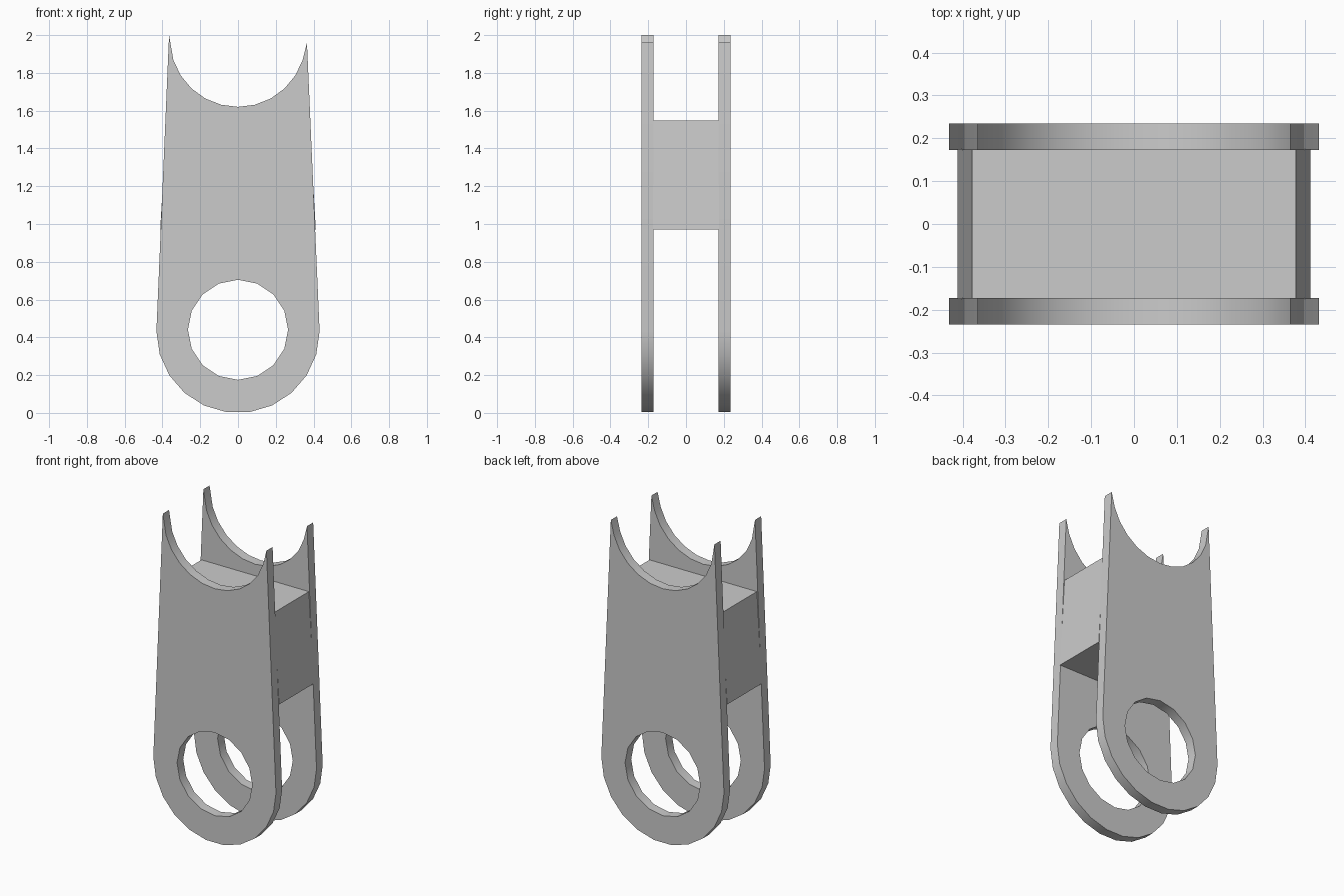
import bpy
import bmesh
from math import cos, sin, pi, radians
from mathutils import Vector

cube = bpy.data.objects.get("Cube")
if cube:
    bpy.data.objects.remove(cube, do_unlink=True)

grey = bpy.data.materials.new("plain grey")
grey.use_nodes = True
colour = (0.6, 0.6, 0.6, 1)
grey.diffuse_color = colour
grey.node_tree.nodes["Principled BSDF"].inputs["Base Color"].default_value = colour


def arc(cx, cz, r, start, end, steps):
    """Points along an arc in the x-z plane, angles in degrees."""
    angles = [radians(start + (end - start) * i / steps) for i in range(steps + 1)]
    return [(cx + r * cos(a), cz + r * sin(a)) for a in angles]


def extrude_loops(name, loops, y0, y1):
    """Fill closed x-z loops (outline, then holes) and extrude from y0 to y1."""
    bm = bmesh.new()
    edges = []
    for loop in loops:
        verts = [bm.verts.new((x, y0, z)) for x, z in loop]
        edges += [bm.edges.new((v, verts[i - 1])) for i, v in enumerate(verts)]
    bmesh.ops.triangle_fill(bm, edges=edges, use_beauty=True, normal=(0, -1, 0))
    result = bmesh.ops.extrude_face_region(bm, geom=bm.faces[:], use_keep_orig=True)
    moved = [g for g in result["geom"] if isinstance(g, bmesh.types.BMVert)]
    bmesh.ops.translate(bm, verts=moved, vec=Vector((0, y1 - y0, 0)))
    bmesh.ops.recalc_face_normals(bm, faces=bm.faces[:])
    bmesh.ops.dissolve_limit(bm, angle_limit=radians(1), verts=bm.verts[:], edges=bm.edges[:])
    mesh = bpy.data.meshes.new(name)
    bm.to_mesh(mesh)
    bm.free()
    mesh.materials.append(grey)
    obj = bpy.data.objects.new(name, mesh)
    bpy.context.collection.objects.link(obj)
    bpy.ops.object.select_all(action="DESELECT")
    obj.select_set(True)
    bpy.context.view_layer.objects.active = obj
    bpy.ops.object.shade_smooth_by_angle(angle=radians(30))
    return obj


# Side plate outline: rounded foot, tapering sides, curved saddle with horn tips
foot = arc(0, 0.432, 0.432, 180, 360, 11)
saddle = arc(0, 1.98, 0.36, -18, -162, 10)
outline = foot + [(0.365, 1.96)] + saddle + [(-0.365, 2.0)]
hole = arc(0, 0.44, 0.265, 90, 450, 16)[:-1]

extrude_loops("front_plate", [outline, hole], -0.235, -0.173)
extrude_loops("back_plate", [outline, hole], 0.173, 0.235)

# Tapered block joining the plates
block = [(-0.412, 0.97), (0.412, 0.97), (0.378, 1.547), (-0.378, 1.547)]
extrude_loops("spacer_block", [block], -0.175, 0.175)
